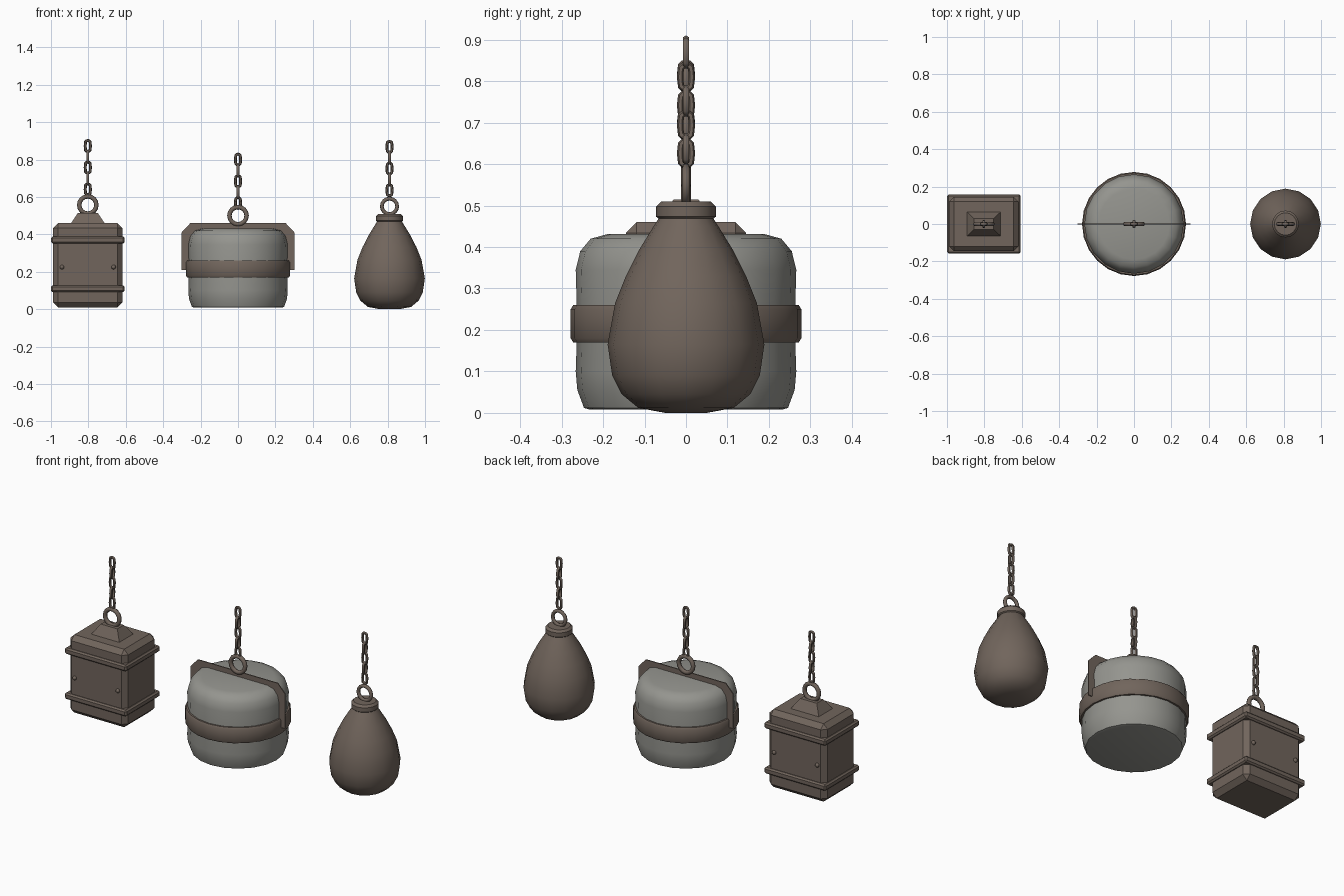
import bpy, bmesh, math
from mathutils import Matrix

cube = bpy.data.objects.get("Cube")
if cube:
    bpy.data.objects.remove(cube, do_unlink=True)


def material(name, rgb):
    m = bpy.data.materials.new(name)
    m.use_nodes = True
    m.diffuse_color = (*rgb, 1)
    m.node_tree.nodes["Principled BSDF"].inputs["Base Color"].default_value = (*rgb, 1)
    return m


BROWN = material("weathered brown", (0.165, 0.130, 0.107))
GREY = material("stone grey", (0.30, 0.30, 0.275))


def finish(name, bm, mat, smooth=None):
    bmesh.ops.recalc_face_normals(bm, faces=bm.faces)
    mesh = bpy.data.meshes.new(name)
    bm.to_mesh(mesh)
    bm.free()
    mesh.materials.append(mat)
    ob = bpy.data.objects.new(name, mesh)
    bpy.context.collection.objects.link(ob)
    if smooth:
        bpy.ops.object.select_all(action='DESELECT')
        ob.select_set(True)
        bpy.context.view_layer.objects.active = ob
        bpy.ops.object.shade_smooth_by_angle(angle=math.radians(smooth))
    return ob


def lathe(name, x, profile, sides, mat, closed=False, smooth=50):
    """Spin (radius, height) points around a vertical axis at x."""
    bm = bmesh.new()
    rings = []
    for r, z in profile:
        rings.append([bm.verts.new((x + r * math.cos(a), r * math.sin(a), z))
                      for a in (math.tau * i / sides for i in range(sides))])
    pairs = list(zip(rings, rings[1:]))
    if closed:
        pairs.append((rings[-1], rings[0]))
    else:
        bm.faces.new(rings[0])
        bm.faces.new(rings[-1])
    for lo, hi in pairs:
        for i in range(sides):
            j = (i + 1) % sides
            bm.faces.new((lo[i], lo[j], hi[j], hi[i]))
    return finish(name, bm, mat, smooth)


def box(name, x, hx, hy, z0, z1, bevel, mat, taper=None):
    """Block with half sizes hx, hy; taper gives the half sizes of its top."""
    bm = bmesh.new()
    bmesh.ops.create_cube(bm, size=2)
    for v in bm.verts:
        top = v.co.z > 0
        sx, sy = taper if taper and top else (hx, hy)
        v.co = (x + v.co.x * sx, v.co.y * sy, z1 if top else z0)
    if bevel:
        bmesh.ops.bevel(bm, geom=bm.edges[:], offset=bevel, segments=1,
                        affect='EDGES')
    return finish(name, bm, mat)


def ring(name, x, z, major, minor, stretch=0, turned=False, sides=(16, 8)):
    """Upright torus, optionally stretched into a chain link."""
    bm = bmesh.new()
    n, m = sides
    grid = []
    for i in range(n):
        a = math.tau * i / n
        shift = math.copysign(stretch, math.sin(a)) if abs(math.sin(a)) > .01 else 0
        row = []
        for k in range(m):
            b = math.tau * k / m
            r = major + minor * math.cos(b)
            row.append(bm.verts.new((r * math.cos(a), minor * math.sin(b),
                                     r * math.sin(a) + shift)))
        grid.append(row)
    for i in range(n):
        for k in range(m):
            p, q = grid[i], grid[(i + 1) % n]
            bm.faces.new((p[k], q[k], q[(k + 1) % m], p[(k + 1) % m]))
    if turned:
        bm.transform(Matrix.Rotation(math.pi / 2, 4, 'Z'))
    bm.transform(Matrix.Translation((x, 0, z)))
    return finish(name, bm, BROWN, 60)


def chain(name, x, top):
    for i in range(5):
        ring(f"{name}_link_{i + 1}", x, top - 0.037 - 0.058 * i, 0.014, 0.008,
             stretch=0.015, turned=i % 2 == 1, sides=(12, 6))


# Box weight: chamfered body, two bands, tapered cap, rivets front and back
BX = -0.803
box("box_body", BX, 0.185, 0.145, 0.01, 0.46, 0.026, BROWN)
for label, z in (("lower", 0.11), ("upper", 0.37)):
    box(f"box_{label}_band", BX, 0.197, 0.157, z - 0.018, z + 0.018, 0.008, BROWN)
box("box_cap", BX, 0.093, 0.067, 0.455, 0.515, 0, BROWN, taper=(0.053, 0.03))
for sx in (-1, 1):
    for sy, side in ((-1, "front"), (1, "back")):
        bm = bmesh.new()
        bmesh.ops.create_uvsphere(bm, u_segments=8, v_segments=6, radius=0.012)
        bm.transform(Matrix.Translation((BX + sx * 0.138, sy * 0.146, 0.225)))
        finish(f"{side}_rivet", bm, BROWN, 60)
ring("box_ring", BX, 0.557, 0.046, 0.012)
chain("box_chain", BX, 0.91)

# Drum weight: rounded drum with a band
lathe("drum_body", 0, [(0.232, 0.008), (0.246, 0.012), (0.262, 0.055), (0.266, 0.10),
                       (0.262, 0.21), (0.266, 0.345), (0.255, 0.39), (0.23, 0.42),
                       (0.19, 0.431)], 20, GREY, smooth=45)
lathe("drum_band", 0, [(0.25, 0.17), (0.272, 0.17), (0.278, 0.18), (0.278, 0.25),
                       (0.272, 0.26), (0.25, 0.26)], 24, BROWN, closed=True, smooth=40)

# Thin flat bracket arching over the drum
bm = bmesh.new()
half = [(0.302, 0.21), (0.302, 0.41), (0.255, 0.46)]
inner = [(0.215, 0.415), (0.255, 0.38), (0.255, 0.21)]
outline = ([(-x, z) for x, z in half] + [(x, z) for x, z in reversed(half)]
           + [(x, z) for x, z in reversed(inner)] + [(-x, z) for x, z in inner])
face = bm.faces.new([bm.verts.new((x, -0.003, z)) for x, z in outline])
extruded = bmesh.ops.extrude_face_region(bm, geom=[face])["geom"]
bmesh.ops.translate(bm, vec=(0, 0.006, 0),
                    verts=[g for g in extruded if isinstance(g, bmesh.types.BMVert)])
finish("drum_bracket", bm, BROWN)
ring("drum_ring", 0, 0.50, 0.046, 0.012)
chain("drum_chain", 0, 0.837)

# Pear-shaped weight with a collar
PX = 0.81
lathe("pear_body", PX, [(0.05, 0.0), (0.115, 0.012), (0.155, 0.045), (0.178, 0.09),
                        (0.189, 0.165), (0.171, 0.265), (0.145, 0.33),
                        (0.112, 0.395), (0.078, 0.45), (0.062, 0.475)], 16, BROWN)
lathe("pear_collar", PX, [(0.06, 0.463), (0.072, 0.473), (0.072, 0.498),
                          (0.06, 0.51)], 16, BROWN, smooth=35)
ring("pear_ring", PX, 0.55, 0.041, 0.010)
chain("pear_chain", PX, 0.905)
